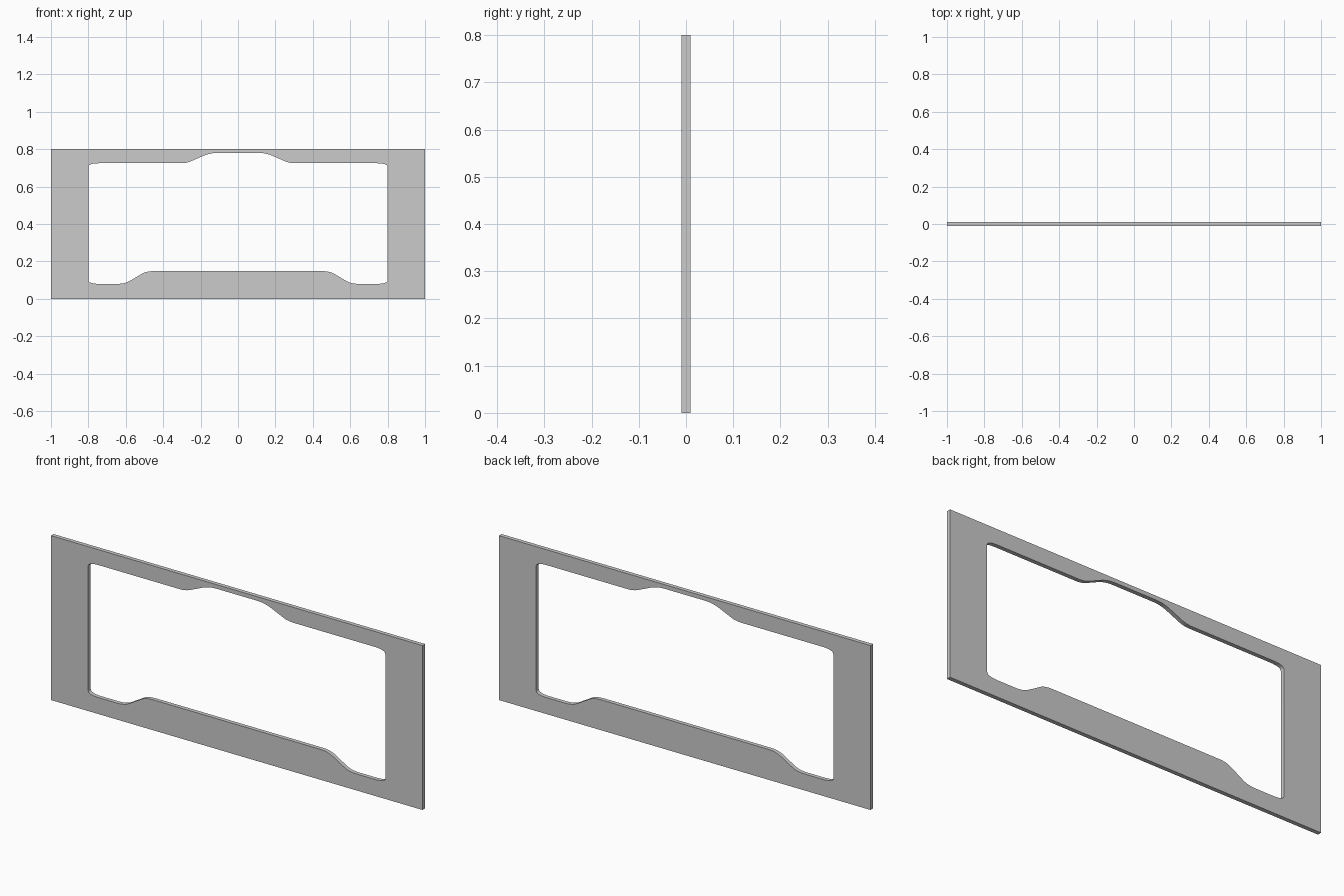
import bpy
import math
from mathutils import Vector

if "Cube" in bpy.data.objects:
    bpy.data.objects.remove(bpy.data.objects["Cube"])

HALF_THICK = 0.01
STEPS = 6


def rounded(corners):
    """Round each corner (x, z, trim before, trim after) with a quadratic arc."""
    pts = []
    n = len(corners)
    for i, (x, z, before, after) in enumerate(corners):
        p = Vector((x, z))
        prev = Vector(corners[i - 1][:2])
        nxt = Vector(corners[(i + 1) % n][:2])
        a = p + (prev - p).normalized() * before
        b = p + (nxt - p).normalized() * after
        for k in range(STEPS + 1):
            t = k / STEPS
            pts.append(a * (1 - t) ** 2 + p * 2 * t * (1 - t) + b * t ** 2)
    return pts


def add_loop(curve, pts):
    spline = curve.splines.new('POLY')
    spline.points.add(len(pts) - 1)
    for sp, (x, z) in zip(spline.points, pts):
        sp.co = (x, z, 0, 1)
    spline.use_cyclic_u = True


# Left half of the opening, from bottom centre round to top centre
left = [
    (-0.49, 0.148, 0.04, 0.03),
    (-0.605, 0.08, 0.03, 0.04),
    (-0.80, 0.08, 0.06, 0.02),
    (-0.80, 0.725, 0.02, 0.06),
    (-0.275, 0.725, 0.03, 0.03),
    (-0.15, 0.78, 0.04, 0.04),
]
right = [(-x, z, after, before) for x, z, before, after in reversed(left)]

# Flat plate with the shaped opening
curve = bpy.data.curves.new("frame_panel", 'CURVE')
curve.dimensions = '2D'
curve.fill_mode = 'BOTH'
curve.extrude = HALF_THICK
add_loop(curve, [(-1, 0), (1, 0), (1, 0.8), (-1, 0.8)])
add_loop(curve, rounded(left + right))

panel = bpy.data.objects.new("frame_panel", curve)
bpy.context.collection.objects.link(panel)
panel.rotation_euler.x = math.pi / 2

# Turn into a mesh standing upright
bpy.context.view_layer.objects.active = panel
panel.select_set(True)
bpy.ops.object.convert(target='MESH')
bpy.ops.object.transform_apply(location=False, rotation=True, scale=False)
bpy.ops.object.shade_smooth_by_angle(angle=math.radians(30))
